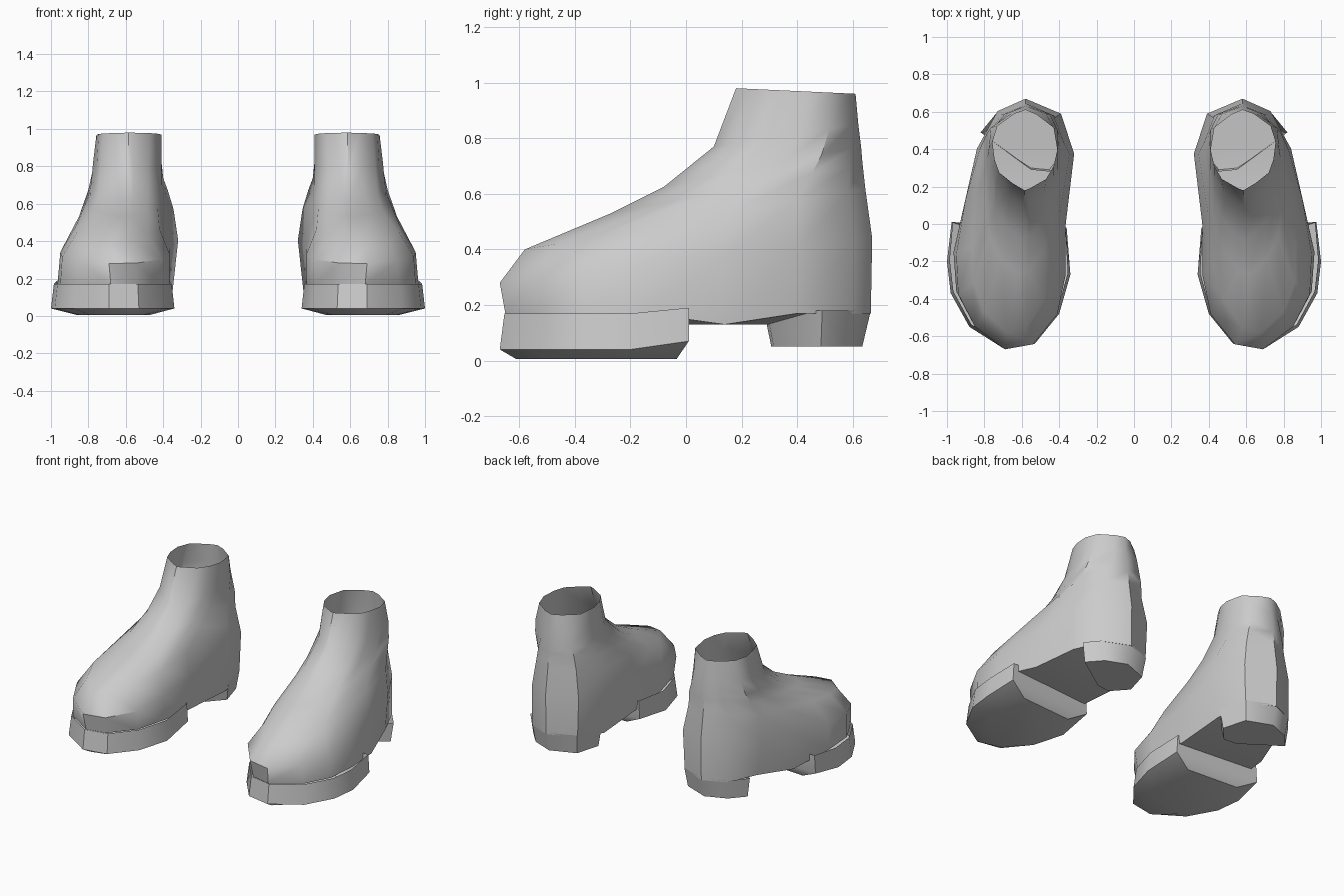
import bpy, bmesh, math

if "Cube" in bpy.data.objects:
    bpy.data.objects.remove(bpy.data.objects["Cube"])

leather = bpy.data.materials.new("grey_leather")
leather.diffuse_color = (0.6, 0.6, 0.6, 1)
leather.use_nodes = True
leather.node_tree.nodes["Principled BSDF"].inputs["Base Color"].default_value = leather.diffuse_color


def finish(name, bm, angle):
    """Make the mirrored, smooth-shaded object."""
    bmesh.ops.recalc_face_normals(bm, faces=bm.faces)
    mesh = bpy.data.meshes.new(name)
    bm.to_mesh(mesh)
    bm.free()
    mesh.materials.append(leather)
    ob = bpy.data.objects.new(name, mesh)
    bpy.context.collection.objects.link(ob)
    bpy.ops.object.select_all(action='DESELECT')
    ob.select_set(True)
    bpy.context.view_layer.objects.active = ob
    bpy.ops.object.shade_smooth_by_angle(angle=math.radians(angle))
    ob.modifiers.new("pair", 'MIRROR').use_mirror_merge = False
    return ob


def bridge(bm, a, b):
    for i in range(len(a)):
        j = (i + 1) % len(a)
        bm.faces.new((a[i], a[j], b[j], b[i]))


# Boot upper: tilted rings from welt to ankle opening
OUT_S = (.09, .22, .38, .60, .80, .95)
IN_S = (.02, .14, .30, .50, .78, .94)
# front (x, y, z), back (y, z), outer x per station, inner x per station
RINGS = [
    ((.68, -.65, .17), (.665, .18), (.86, .95, .965, .90, .82, .73), (.55, .42, .365, .38, .35, .40)),
    ((.69, -.67, .28), (.67, .44), (.85, .94, .95, .90, .84, .73), (.54, .41, .365, .365, .32, .39)),
    ((.68, -.58, .40), (.645, .62), (.80, .86, .865, .85, .825, .71), (.58, .48, .42, .40, .345, .42)),
    ((.62, -.27, .53), (.635, .71), (.71, .77, .79, .80, .80, .69), (.57, .48, .43, .405, .375, .43)),
    ((.60, -.08, .625), (.63, .77), (.68, .745, .77, .785, .785, .67), (.56, .48, .43, .41, .40, .45)),
    ((.59, .10, .77), (.62, .85), (.66, .735, .755, .775, .765, .65), (.56, .48, .43, .41, .41, .47)),
    ((.585, .18, .98), (.61, .96), (.65, .72, .745, .757, .73, .64), (.56, .47, .43, .41, .43, .52)),
]


def welt_height(y):
    """Underside height: forefoot, arch, heel."""
    if y < -.05:
        return .17
    return .13 if y < .39 else .17


bm = bmesh.new()
rings = []
for n, ((fx, fy, fz), (by, bz), outer, inner) in enumerate(RINGS):
    def point(x, s):
        y = fy + (by - fy) * s
        return bm.verts.new((x, y, fz + (bz - fz) * s if n else welt_height(y)))
    rings.append([point(fx, 0)] + [point(x, s) for x, s in zip(outer, OUT_S)]
                 + [point(.58, 1)] + [point(x, s) for x, s in zip(inner[::-1], IN_S[::-1])])
for a, b in zip(rings, rings[1:]):
    bridge(bm, a, b)
# Underside strips across the foot
low = rings[0]
bm.faces.new((low[0], low[1], low[13]))
for i in range(1, 6):
    bm.faces.new((low[i], low[i + 1], low[13 - i], low[14 - i]))
bm.faces.new((low[6], low[7], low[8]))
finish("boot_upper", bm, 45)

# Forefoot sole: flared side wall, slightly domed tread
SOLE = [(.69, -.67), (.88, -.55), (.98, -.37), (1.0, -.2), (.975, .01),
        (.36, -.02), (.34, -.27), (.40, -.48), (.53, -.64)]
bm = bmesh.new()
top = [bm.verts.new((.66 + (x - .66) * (.975 if y > -.1 else .955), y if y > -.1 else y * .975,
                     .19 if y > -.1 else .17)) for x, y in SOLE]
rim = [bm.verts.new((x, y, .07 if y > -.1 else .04)) for x, y in SOLE]
tread = [bm.verts.new((.66 + (x - .66) * .6, -.28 + (y + .28) * .85, .006)) for x, y in SOLE]
bridge(bm, top, rim)
bridge(bm, rim, tread)
bm.faces.new(tread)
finish("front_sole", bm, 40)

# Heel block with a slanted breast
HEEL = [(.45, .28), (.55, .29), (.82, .49), (.73, .60), (.58, .665), (.40, .59), (.35, .40)]
bm = bmesh.new()
top = [bm.verts.new((x, y, .18)) for x, y in HEEL]
base = [bm.verts.new((.58 + (x - .58) * .92, .46 + (y - .46) * .85, .05)) for x, y in HEEL]
bridge(bm, top, base)
bm.faces.new(base)
finish("heel", bm, 50)
